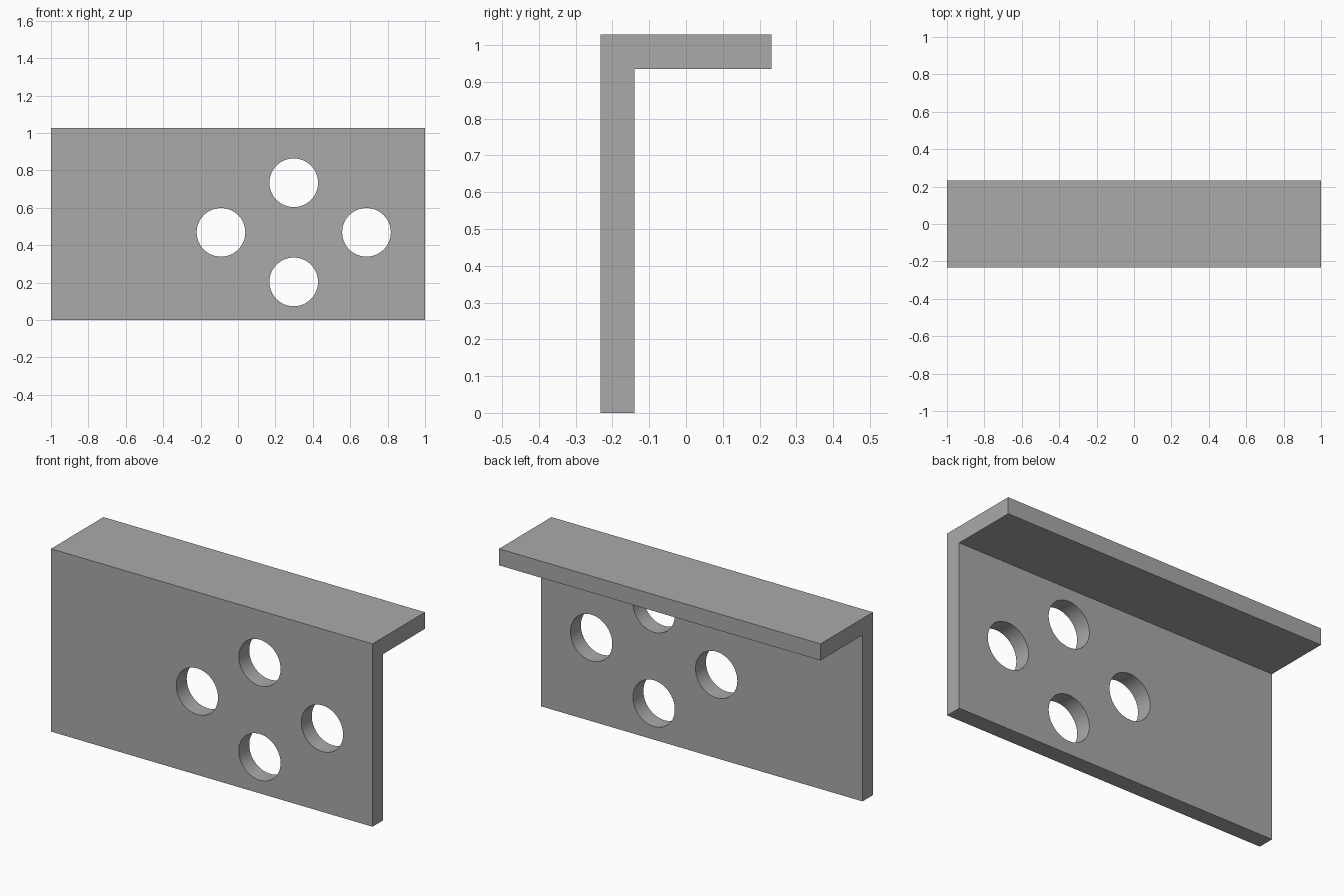
import bpy
import bmesh

default = bpy.data.objects.get("Cube")
if default:
    bpy.data.objects.remove(default, do_unlink=True)

FRONT, BACK = -0.233, 0.233
HEIGHT, THICK = 1.028, 0.093
HOLE_RADIUS = 0.13
HOLE_CENTRES = [(-0.091, 0.469), (0.298, 0.734), (0.298, 0.204), (0.687, 0.469)]

grey = bpy.data.materials.new("plain grey")
grey.use_nodes = True
colour = (0.4, 0.4, 0.4, 1)
grey.diffuse_color = colour
grey.node_tree.nodes["Principled BSDF"].inputs["Base Color"].default_value = colour


def add_object(name, bm):
    bmesh.ops.recalc_face_normals(bm, faces=bm.faces)
    mesh = bpy.data.meshes.new(name)
    bm.to_mesh(mesh)
    bm.free()
    mesh.materials.append(grey)
    obj = bpy.data.objects.new(name, mesh)
    bpy.context.collection.objects.link(obj)
    return obj


# L-shaped bracket: one side profile extruded along x
inner = FRONT + THICK
profile = [(FRONT, 0), (inner, 0), (inner, HEIGHT - THICK),
           (BACK, HEIGHT - THICK), (BACK, HEIGHT), (FRONT, HEIGHT)]
bm = bmesh.new()
end = bm.faces.new([bm.verts.new((-1, y, z)) for y, z in profile])
side = bmesh.ops.extrude_face_region(bm, geom=[end])
moved = [v for v in side["geom"] if isinstance(v, bmesh.types.BMVert)]
bmesh.ops.translate(bm, verts=moved, vec=(2, 0, 0))
bracket = add_object("angle_bracket", bm)

# Four round through-holes in the upright plate
bpy.context.view_layer.objects.active = bracket
bracket.select_set(True)
for i, (x, z) in enumerate(HOLE_CENTRES):
    bpy.ops.mesh.primitive_cylinder_add(
        vertices=64, radius=HOLE_RADIUS, depth=THICK * 2,
        location=(x, FRONT + THICK / 2, z), rotation=(1.5707963, 0, 0))
    cutter = bpy.context.object
    cutter.name = f"hole_cutter_{i + 1}"
    cutter.data.materials.append(grey)
    cutter.select_set(False)
    bracket.select_set(True)
    bpy.context.view_layer.objects.active = bracket
    cut = bracket.modifiers.new(f"hole_{i + 1}", "BOOLEAN")
    cut.operation = "DIFFERENCE"
    cut.solver = "EXACT"
    cut.object = cutter
    bpy.ops.object.modifier_apply(modifier=cut.name)
    bpy.data.objects.remove(cutter, do_unlink=True)

# Round hole walls, crisp plate edges
bpy.ops.object.shade_smooth_by_angle()
